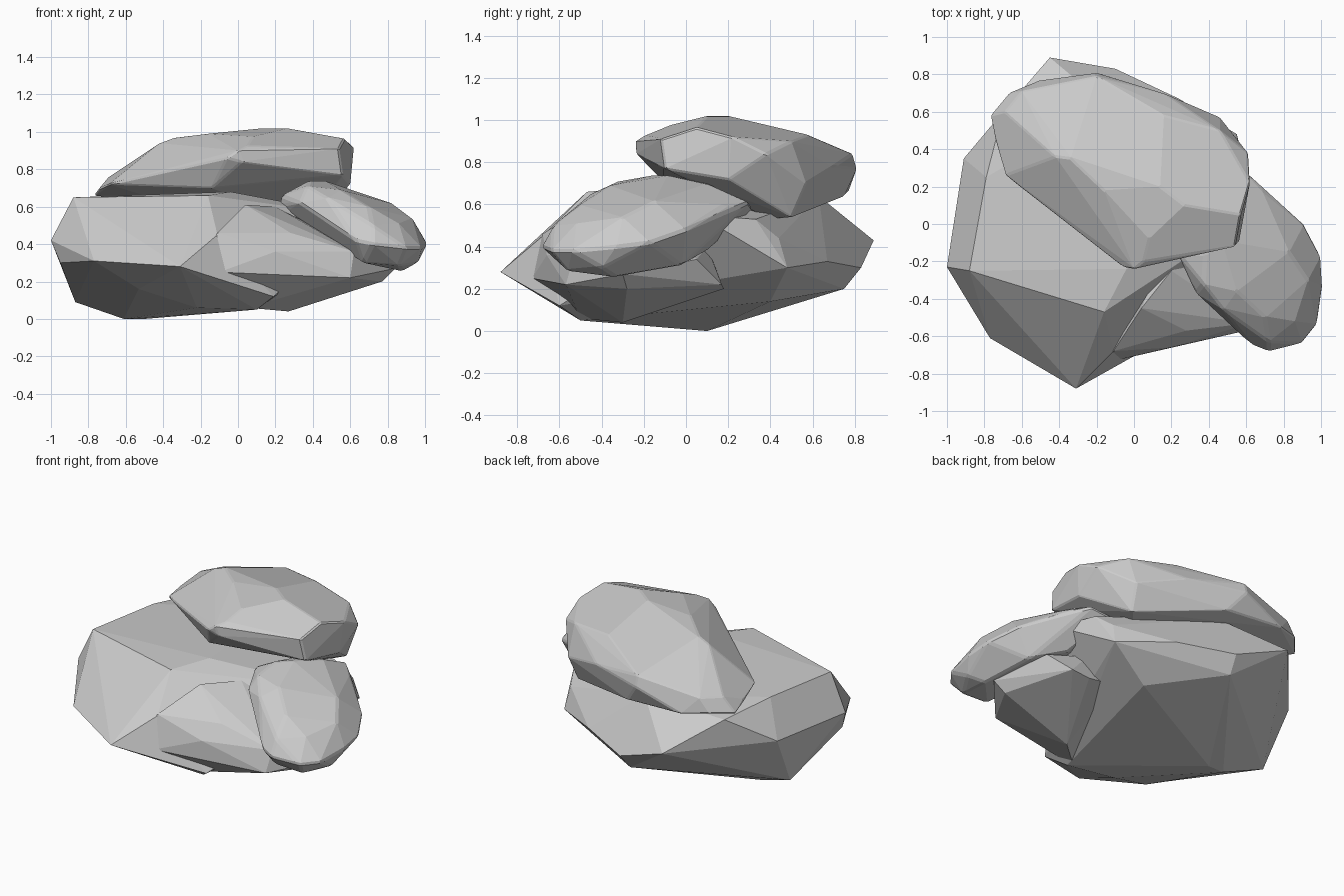
import bpy, bmesh, math


def rock(name, corners, bevel=0.0):
    """Faceted boulder: convex hull of its corners, near-flat facets merged."""
    bm = bmesh.new()
    for c in corners:
        bm.verts.new(c)
    res = bmesh.ops.convex_hull(bm, input=bm.verts)
    loose = {g for g in res["geom_interior"] + res["geom_unused"]
             if isinstance(g, bmesh.types.BMVert)}
    bmesh.ops.delete(bm, geom=list(loose), context='VERTS')
    bmesh.ops.dissolve_limit(bm, angle_limit=math.radians(5),
                             verts=bm.verts, edges=bm.edges)
    bmesh.ops.recalc_face_normals(bm, faces=bm.faces)
    mesh = bpy.data.meshes.new(name)
    bm.to_mesh(mesh)
    bm.free()
    obj = bpy.data.objects.new(name, mesh)
    bpy.context.collection.objects.link(obj)
    if bevel:
        mod = obj.modifiers.new("worn_edges", 'BEVEL')
        mod.width = bevel
        mod.segments = 1
        mod.angle_limit = math.radians(18)
    return obj


# Large base boulder with a flat top
rock("base_boulder", [
    # top plate
    (-.88, -.25, .65), (-.16, -.47, .66), (-.04, -.24, .68), (-.79, .25, .65),
    (-.70, .60, .61), (-.14, .63, .64), (.20, -.17, .61),
    # overhanging right edge
    (.65, .06, .55), (.58, .33, .53), (.53, .44, .44), (.55, .48, .30),
    # girdle
    (-.79, -.49, .41), (-.11, -.68, .45), (-1, -.23, .42), (-.95, -.27, .30),
    (-.77, -.61, .31), (-.31, -.88, .28), (-.91, .35, .43), (-.45, .89, .43),
    (-.10, .83, .30), (.24, .67, .33),
    # underside
    (-.87, .16, .09), (-.61, .10, 0), (-.50, .10, 0), (-.53, -.52, .16),
    (-.22, -.45, .06), (.10, -.50, .05), (.19, -.60, .12), (.26, .40, .14),
    (-.12, .75, .20)])

# Low wedge-shaped stone at the front right
rock("front_wedge_stone", [
    (-.14, -.69, .40), (-.11, -.68, .46), (-.10, -.73, .25), (.04, -.45, .61),
    (.20, -.25, .60), (.28, -.57, .46), (.20, -.66, .36), (.60, -.57, .22),
    (.62, -.53, .36), (.84, -.30, .27), (.77, -.28, .20), (.72, .05, .34),
    (.62, .17, .22), (.50, .18, .20), (.30, .16, .24), (.27, -.30, .04),
    (.05, -.50, .06), (.20, -.65, .22), (.45, .10, .40), (.28, .12, .36)])

# Slab lying across the top
rock("top_slab", [
    # crown
    (-.42, .36, .94), (-.34, .35, .97), (-.16, .18, .99), (.14, .20, 1.02),
    (.27, .10, 1.02), (.57, .05, .965), (-.20, .79, .84), (-.60, .71, .77),
    (.16, .58, .93), (.46, .50, .90), (.08, -.08, .975), (.05, -.20, .925),
    # rim
    (-.06, -.23, .86), (.00, -.24, .90), (.54, -.12, .91), (.56, -.10, .77),
    (.62, .22, .92), (.61, .38, .84), (-.77, .58, .66), (-.74, .45, .70),
    (-.69, .26, .72), (-.69, .60, .76), (-.67, .70, .68), (-.50, .77, .66),
    (-.20, .81, .77), (.16, .70, .78), (.46, .57, .70), (.02, -.235, .84),
    # underside
    (-.50, .25, .66), (-.14, -.10, .70), (.20, -.11, .73), (.50, .02, .73),
    (.60, .20, .72), (.44, .50, .54), (.35, .40, .53), (-.10, .75, .64)],
    0.008)

# Small rounded stone leaning on the right
rock("leaning_stone", [
    # upper surface
    (.38, -.16, .74), (.46, -.08, .74), (.37, -.32, .71), (.55, .10, .70),
    (.55, -.36, .69), (.48, -.46, .645), (.62, -.55, .57), (.70, -.50, .60),
    (.83, -.15, .615), (.93, -.30, .54), (.86, -.52, .51), (.72, -.63, .50),
    # outline
    (.23, -.15, .66), (.22, -.12, .60), (.33, -.37, .62), (.43, -.41, .56),
    (.55, -.56, .46), (.63, -.65, .42), (.72, -.685, .40), (.90, -.64, .38),
    (.98, -.54, .38), (1.01, -.33, .40), (1.0, -.17, .42), (.91, 0, .48),
    (.68, .19, .60), (.58, .30, .61), (.44, .32, .58), (.33, .22, .62),
    # lower surface
    (.67, -.57, .30), (.88, -.33, .255), (.96, -.40, .30), (.86, -.56, .285),
    (.80, -.02, .31), (.60, .10, .38), (.27, -.20, .58), (.60, -.30, .36)],
    0.012)
